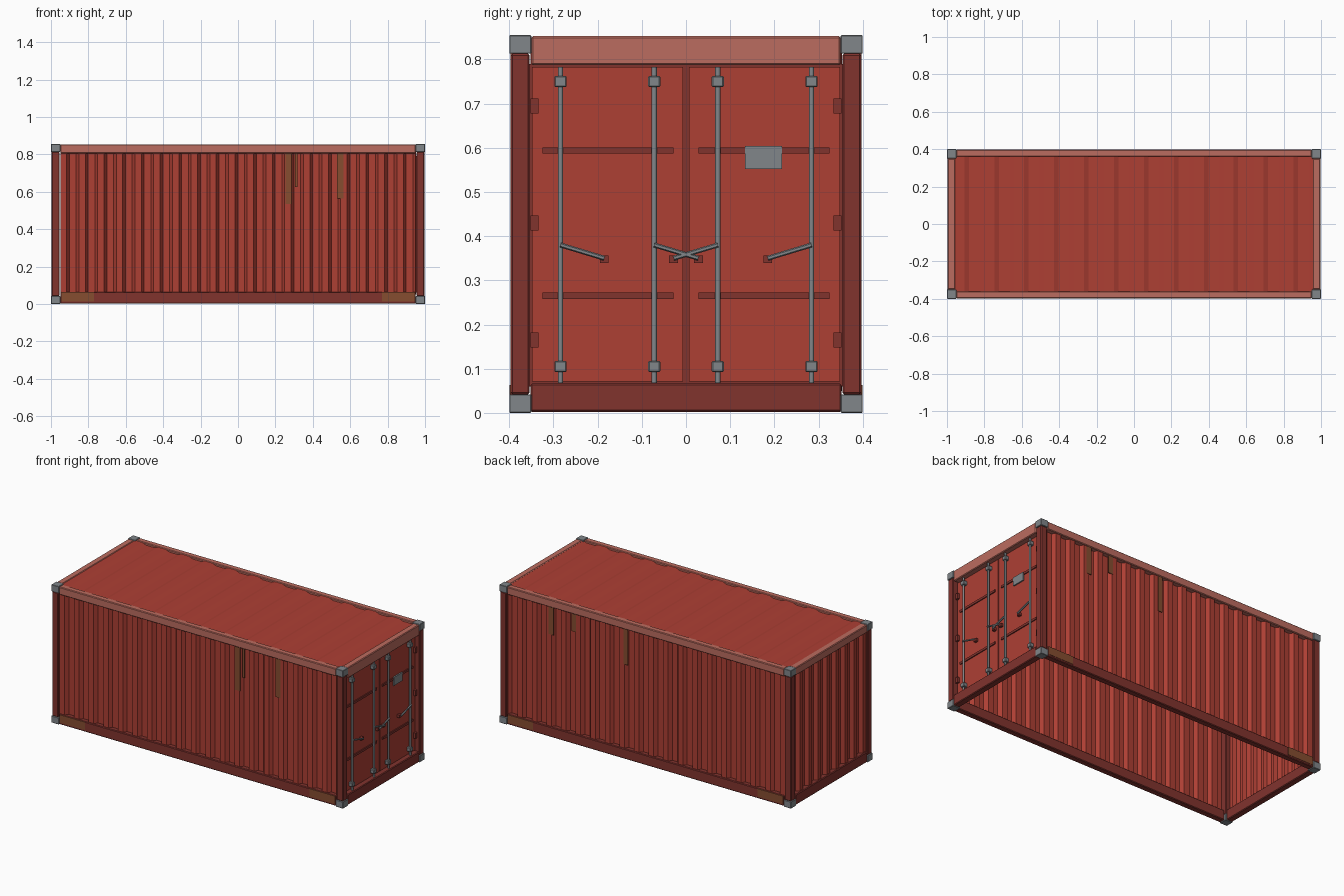
import bpy, bmesh
from mathutils import Vector

old = bpy.data.objects.get("Cube")
if old:
    bpy.data.objects.remove(old, do_unlink=True)


def material(name, rgb):
    m = bpy.data.materials.new(name)
    m.use_nodes = True
    m.diffuse_color = (*rgb, 1)
    m.node_tree.nodes["Principled BSDF"].inputs["Base Color"].default_value = (*rgb, 1)
    return m


RED = material("container red", (0.42, 0.05, 0.034))
DARK = material("dark red", (0.22, 0.033, 0.027))
LIGHT = material("faded red", (0.5, 0.15, 0.115))
STEEL = material("grey steel", (0.22, 0.24, 0.255))
RUST = material("rust brown", (0.24, 0.075, 0.03))

LX, LY, H = 1.0, 0.4, 0.855      # half length, half width, height
CORNER, CORNER_H = 0.05, 0.042   # corner casting size
DOOR_X = 0.968                   # outer face of the doors


def finish(bm, name, mat):
    bmesh.ops.recalc_face_normals(bm, faces=bm.faces)
    me = bpy.data.meshes.new(name)
    bm.to_mesh(me)
    bm.free()
    me.materials.append(mat)
    ob = bpy.data.objects.new(name, me)
    bpy.context.collection.objects.link(ob)
    return ob


def box(name, lo, hi, mat, bevel=0):
    """Axis aligned box between two corners."""
    lo, hi = Vector(lo), Vector(hi)
    bm = bmesh.new()
    bmesh.ops.create_cube(bm, size=1)
    for v in bm.verts:
        v.co = (lo + hi) / 2 + v.co * (hi - lo)
    ob = finish(bm, name, mat)
    if bevel:
        mod = ob.modifiers.new("Bevel", "BEVEL")
        mod.width, mod.segments = bevel, 1
    return ob


def tube(name, a, b, radius, sides, mat):
    """Straight bar between two points."""
    a, b = Vector(a), Vector(b)
    bm = bmesh.new()
    bmesh.ops.create_cone(bm, cap_ends=True, segments=sides, radius1=radius,
                          radius2=radius, depth=(b - a).length)
    rot = (b - a).to_track_quat("Z", "Y")
    for v in bm.verts:
        v.co = rot @ v.co + (a + b) / 2
    return finish(bm, name, mat)


def corrugated(name, half, waves, outer, inner, span, place, mat):
    """Trapezoid wave sheet; place(along, depth, across) gives each point."""
    pitch = 2 * half / waves
    profile = []
    for i in range(waves):
        for t, d in ((0, outer), (0.33, outer), (0.48, inner), (0.85, inner)):
            profile.append((-half + (i + t) * pitch, d))
    profile.append((half, outer))
    bm = bmesh.new()
    rows = [[bm.verts.new(place(u, d, s)) for s in span] for u, d in profile]
    for p, q in zip(rows, rows[1:]):
        bm.faces.new((p[0], q[0], q[1], p[1]))
    ob = finish(bm, name, mat)
    mod = ob.modifiers.new("Thickness", "SOLIDIFY")
    mod.thickness, mod.offset = 0.003, 0
    return ob


# Corrugated walls and roof
for side, s in (("front", -1), ("back", 1)):
    corrugated(side + "_wall", 0.95, 19, 0.388, 0.367, (0.05, 0.815),
               lambda u, d, z: (u, s * d, z), RED)
corrugated("end_wall", 0.352, 8, -0.985, -0.965, (0.05, 0.815),
           lambda u, d, z: (d, u, z), RED)
corrugated("roof", 0.96, 12, 0.848, 0.838, (-0.365, 0.365),
           lambda u, d, y: (u, y, d), RED)

# Corner posts and castings
for sx in (-1, 1):
    for sy in (-1, 1):
        tag = ("door" if sx > 0 else "end") + ("_back" if sy > 0 else "_front")
        box(tag + "_post", (sx * 0.954, sy * 0.354, CORNER_H),
            (sx * 0.997, sy * 0.397, H - CORNER_H), DARK, 0.004)
        for level, z in (("lower", 0), ("upper", H - CORNER_H)):
            box(f"{tag}_{level}_casting", (sx * (LX - CORNER), sy * (LY - CORNER), z),
                (sx * LX, sy * LY, z + CORNER_H), STEEL, 0.002)

# Side rails, rust patches and streaks
streaks = {-1: ((0.27, 0.034, 0.27), (0.312, 0.014, 0.18), (0.547, 0.034, 0.24)),
           1: ((0.65, 0.034, 0.17), (0.495, 0.03, 0.11), (0.14, 0.03, 0.22))}
for side, s in (("front", -1), ("back", 1)):
    box(side + "_top_rail", (-0.95, s * 0.36, 0.805), (0.95, s * 0.397, 0.853), LIGHT, 0.004)
    box(side + "_bottom_rail", (-0.95, s * 0.36, 0.002), (0.95, s * 0.397, 0.065), DARK, 0.004)
    for sx in (-1, 1):
        box(side + "_rail_rust", (sx * 0.77, s * 0.394, 0.014),
            (sx * 0.945, s * 0.399, 0.063), RUST)
    for x, w, drop in streaks[s]:
        box(side + "_rust_streak", (x - w / 2, s * 0.387, 0.805 - drop),
            (x + w / 2, s * 0.3915, 0.805), RUST)

# End rails
for tag, sx, low in (("door", 1, 0.787), ("end", -1, 0.805)):
    box(tag + "_header", (sx * 0.957, -0.35, low), (sx * 0.997, 0.35, 0.853), LIGHT, 0.004)
    box(tag + "_sill", (sx * 0.957, -0.352, 0.002), (sx * 0.997, 0.352, 0.067), DARK, 0.004)

# Doors
box("door_seal", (0.945, -0.355, 0.06), (DOOR_X - 0.004, 0.355, 0.79), DARK)
for side, s in (("right", -1), ("left", 1)):
    box(side + "_door", (0.94, s * 0.007, 0.071), (DOOR_X, s * 0.348, 0.783), RED)
    for z in (0.265, 0.594):
        box(side + "_door_rib", (DOOR_X - 0.002, s * 0.028, z - 0.007),
            (DOOR_X + 0.006, s * 0.325, z + 0.007), DARK)
    for z in (0.165, 0.43, 0.695):
        box(side + "_hinge", (DOOR_X - 0.002, s * 0.334, z - 0.017),
            (DOOR_X + 0.014, s * 0.352, z + 0.017), DARK)

    # Locking bars with brackets, handles and catches
    for y, tip in ((0.284, 0.185), (0.072, -0.028)):
        rod = tube(side + "_locking_bar", (0.982, s * y, 0.068), (0.982, s * y, 0.783),
                   0.006, 12, STEEL)
        rod.data.shade_smooth()
        rod.data.set_sharp_from_angle(angle=0.7)
        for z in (0.105, 0.75):
            box(side + "_bar_bracket", (DOOR_X - 0.002, s * y - 0.014, z - 0.013),
                (0.992, s * y + 0.014, z + 0.013), STEEL, 0.003)
        tube(side + "_handle", (0.989, s * y, 0.38), (0.989, s * tip, 0.35), 0.0055, 6, STEEL)
        box(side + "_handle_catch", (DOOR_X - 0.002, s * tip - 0.01, 0.339),
            (0.985, s * tip + 0.01, 0.356), DARK)

# Blank data plate
box("data_plate", (DOOR_X - 0.001, 0.133, 0.552), (DOOR_X + 0.008, 0.217, 0.604), STEEL)
